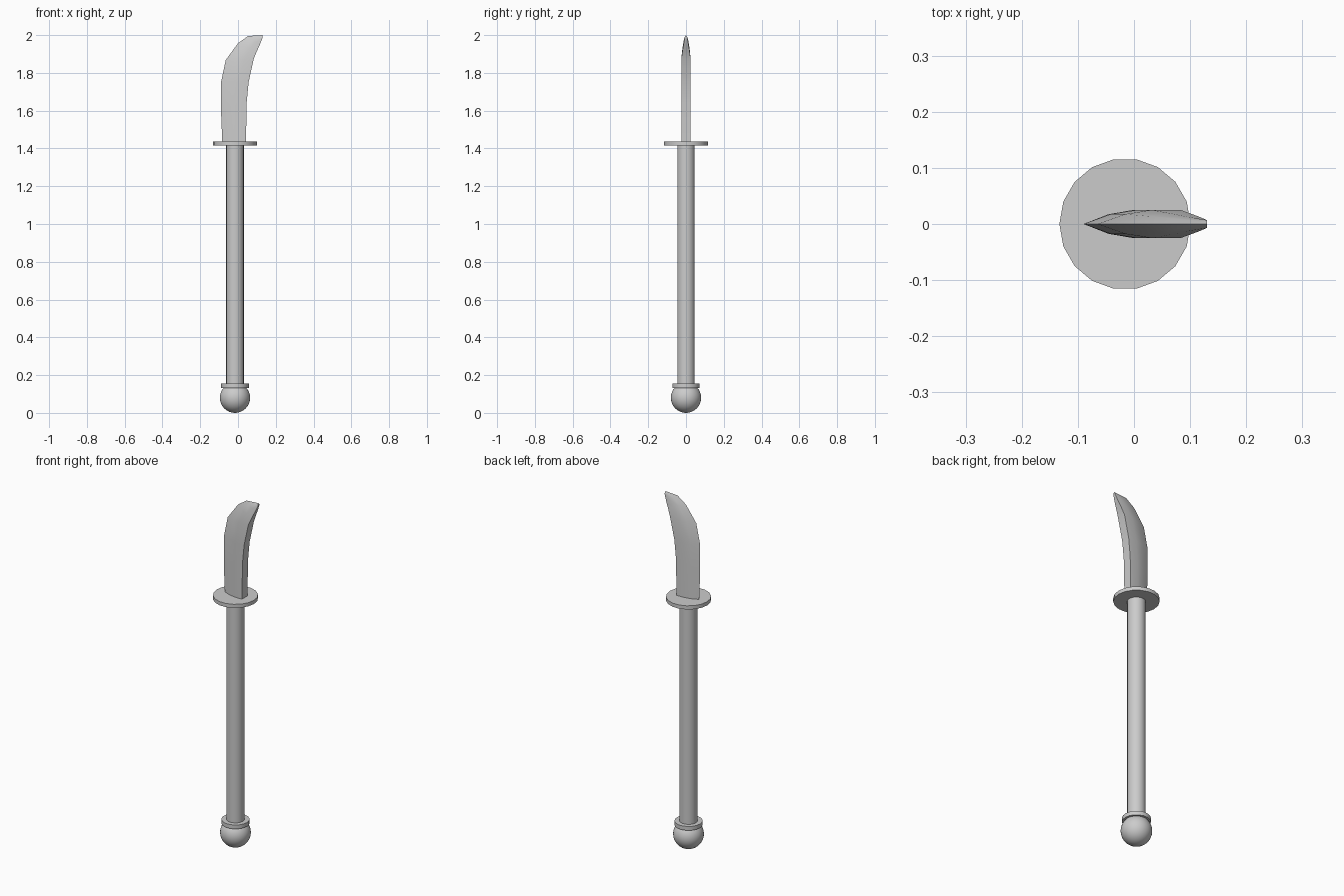
import bpy, bmesh, math

if "Cube" in bpy.data.objects:
    bpy.data.objects.remove(bpy.data.objects["Cube"])

AXIS_X = -0.016   # the pole sits slightly left of centre
SIDES = 18


def finish(bm, name):
    bmesh.ops.recalc_face_normals(bm, faces=bm.faces[:])
    mesh = bpy.data.meshes.new(name)
    bm.to_mesh(mesh)
    bm.free()
    obj = bpy.data.objects.new(name, mesh)
    bpy.context.collection.objects.link(obj)
    bpy.ops.object.select_all(action='DESELECT')
    obj.select_set(True)
    bpy.context.view_layer.objects.active = obj
    bpy.ops.object.shade_smooth_by_angle(angle=math.radians(32))
    return obj


def loft(name, rings):
    """Skin a list of equal-length point rings and cap both ends."""
    bm = bmesh.new()
    loops = [[bm.verts.new(p) for p in ring] for ring in rings]
    n = len(loops[0])
    for a, b in zip(loops, loops[1:]):
        for i in range(n):
            j = (i + 1) % n
            bm.faces.new((a[i], a[j], b[j], b[i]))
    bm.faces.new(loops[0])
    bm.faces.new(loops[-1])
    return finish(bm, name)


def disc(name, radius, z0, z1):
    def ring(z):
        return [(AXIS_X + radius * math.cos(math.tau * i / SIDES),
                 radius * math.sin(math.tau * i / SIDES), z) for i in range(SIDES)]
    return loft(name, [ring(z0), ring(z1)])


# Pole, guard and collar
disc("pole", 0.047, 0.10, 1.425)
disc("guard", 0.117, 1.416, 1.437)
disc("collar", 0.073, 0.132, 0.155)

# Ball pommel
bm = bmesh.new()
bmesh.ops.create_uvsphere(bm, u_segments=32, v_segments=16, radius=0.08)
bmesh.ops.translate(bm, verts=bm.verts[:], vec=(AXIS_X, 0, 0.08))
finish(bm, "pommel")

# Blade stations: edge x, edge z, spine x, spine z, half thickness
stations = [
    (-0.083, 1.43, 0.042, 1.43, 0.025),
    (-0.090, 1.60, 0.046, 1.645, 0.025),
    (-0.090, 1.75, 0.056, 1.75, 0.025),
    (-0.065, 1.868, 0.083, 1.873, 0.025),
    (0.000, 1.957, 0.100, 1.915, 0.019),
    (0.053, 1.995, 0.116, 1.950, 0.013),
    (0.130, 2.000, 0.130, 1.985, 0.007),
]
# Cross-section from cutting edge to spine: fraction across, fraction of thickness
section = [(0.0, 0.0), (0.33, 0.7), (0.65, 1.0), (1.0, 1.0)]
rings = []
for ex, ez, sx, sz, h in stations:
    side = [(ex + (sx - ex) * t, h * w, ez + (sz - ez) * t) for t, w in section]
    rings.append(side + [(x, -y, z) for x, y, z in reversed(side[1:])])
loft("blade", rings)
